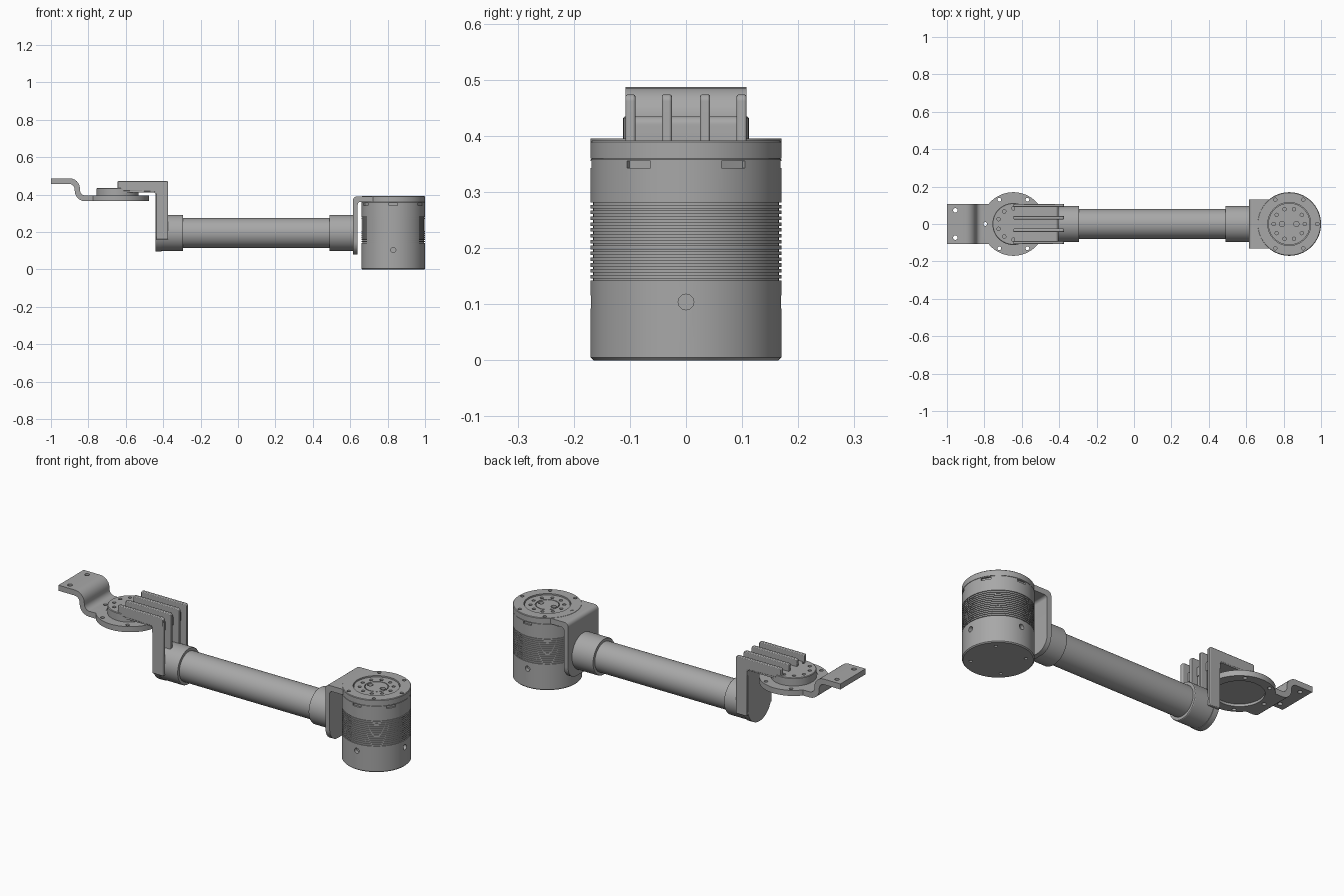
import bpy, bmesh, math
from mathutils import Matrix, Vector

if "Cube" in bpy.data.objects:
    bpy.data.objects.remove(bpy.data.objects["Cube"], do_unlink=True)

grey = bpy.data.materials.new("satin grey metal")
grey.use_nodes = True
colour = (0.39, 0.39, 0.39, 1)
grey.diffuse_color = colour
grey.node_tree.nodes["Principled BSDF"].inputs["Base Color"].default_value = colour

MOTOR_X, HUB_X, TUBE_Z = 0.83, -0.645, 0.195
ALONG_X = Matrix.Rotation(math.pi / 2, 4, 'Y')


def finish(bm, name):
    bmesh.ops.recalc_face_normals(bm, faces=bm.faces)
    mesh = bpy.data.meshes.new(name)
    bm.to_mesh(mesh)
    bm.free()
    mesh.materials.append(grey)
    ob = bpy.data.objects.new(name, mesh)
    bpy.context.collection.objects.link(ob)
    return ob


def smooth(ob):
    bpy.ops.object.select_all(action='DESELECT')
    ob.select_set(True)
    bpy.context.view_layer.objects.active = ob
    bpy.ops.object.shade_smooth_by_angle(angle=math.radians(30))


def lathe(name, profile, matrix, steps=96):
    """Revolve a closed (radius, height) outline around z, then place it."""
    bm = bmesh.new()
    vs = [bm.verts.new((r, 0, z)) for r, z in profile]
    es = [bm.edges.new((vs[i - 1], vs[i])) for i in range(len(vs))
          if profile[i - 1][0] + profile[i][0] > 0]
    bmesh.ops.spin(bm, geom=vs + es, cent=(0, 0, 0), axis=(0, 0, 1),
                   angle=2 * math.pi, steps=steps)
    bmesh.ops.remove_doubles(bm, verts=bm.verts, dist=1e-5)
    bm.transform(matrix)
    return finish(bm, name)


def fillet(points, steps=6):
    """Round the corners of an outline; each point is (a, b, radius)."""
    out = []
    for i, (a, b, r) in enumerate(points):
        p = Vector((a, b))
        if not r:
            out.append(p)
            continue
        start = p + (Vector(points[i - 1][:2]) - p).normalized() * r
        end = p + (Vector(points[(i + 1) % len(points)][:2]) - p).normalized() * r
        centre = start + end - p
        for k in range(steps + 1):
            t = k / steps * math.pi / 2
            out.append(centre + (start - centre) * math.cos(t) + (end - centre) * math.sin(t))
    return out


def extrude(name, points, lo, hi, axis='Y', round_z=None, radius=0.0):
    """Extrude an outline along an axis; optionally round its lowest side corners."""
    bm = bmesh.new()
    place = {'Y': lambda p: (p.x, lo, p.y), 'X': lambda p: (lo, p.x, p.y),
             'Z': lambda p: (p.x, p.y, lo)}[axis]
    face = bm.faces.new([bm.verts.new(place(p)) for p in fillet(points)])
    move = [(hi - lo) * (axis == c) for c in 'XYZ']
    new = bmesh.ops.extrude_face_region(bm, geom=[face])['geom']
    bmesh.ops.translate(bm, vec=move, verts=[v for v in new if isinstance(v, bmesh.types.BMVert)])
    if round_z is not None:
        edges = [e for e in bm.edges if all(abs(v.co.z - round_z) < 1e-4 for v in e.verts)
                 and abs(e.verts[0].co.y - e.verts[1].co.y) < 1e-4]
        bmesh.ops.bevel(bm, geom=edges, offset=radius, segments=8, affect='EDGES', profile=0.5)
    return finish(bm, name)


def drill(ob, cutters):
    """Cut cylinders (centre, radius, depth, rotation) and boxes out of a part."""
    bm = bmesh.new()
    for kind, centre, size, rot in cutters:
        m = Matrix.Translation(centre) @ rot
        if kind == 'hole':
            bmesh.ops.create_cone(bm, cap_ends=True, segments=20, radius1=size[0],
                                  radius2=size[0], depth=size[1], matrix=m)
        else:
            bmesh.ops.create_cube(bm, size=1, matrix=m @ Matrix.Diagonal((*size, 1)))
    tool = finish(bm, "cutter")
    tool.hide_render = True
    mod = ob.modifiers.new("holes", 'BOOLEAN')
    mod.operation, mod.solver, mod.object = 'DIFFERENCE', 'EXACT', tool
    bpy.context.view_layer.objects.active = ob
    bpy.ops.object.modifier_apply(modifier=mod.name)
    bpy.data.objects.remove(tool, do_unlink=True)


def ring_holes(x, z, orbit, count, radius, depth, phase=0.0):
    """Vertical holes evenly spaced on a circle."""
    turns = [2 * math.pi * k / count + phase for k in range(count)]
    return [('hole', (x + orbit * math.cos(t), orbit * math.sin(t), z), (radius, depth), Matrix())
            for t in turns]


def at(x, z=0.0):
    return Matrix.Translation((x, 0, z))


parts = []

# Motor body with cooling grooves, side screw holes and slots under the cap
profile = [(0, 0), (0.165, 0), (0.17, 0.005), (0.17, 0.142)]
pitch = 0.0104
for i in range(14):
    z = 0.142 + i * pitch
    profile += [(0.17, z), (0.1655, z), (0.1655, z + 0.004), (0.17, z + 0.004)]
profile = profile[:3] + profile[4:] + [(0.17, 0.358), (0.168, 0.36), (0, 0.36)]
motor = lathe("motor_body", profile, at(MOTOR_X))
cuts = []
for k in range(4):
    turn = Matrix.Rotation(k * math.pi / 2, 4, 'Z')
    cuts.append(('hole', Vector((MOTOR_X, 0, 0.104)) + turn @ Vector((0.17, 0, 0)),
                 (0.014, 0.04), turn @ ALONG_X))
for k in range(6):
    turn = Matrix.Rotation(math.radians(30 + 60 * k), 4, 'Z')
    cuts.append(('slot', Vector((MOTOR_X, 0, 0.349)) + turn @ Vector((0.17, 0, 0)),
                 (0.02, 0.048, 0.013), turn))
cuts += ring_holes(MOTOR_X, 0, 0.13, 4, 0.008, 0.02, math.pi / 4)
drill(motor, cuts)
parts.append(motor)

# Motor cap: outer ring, output disc and central boss
cap = lathe("motor_cap", [(0.115, 0.36), (0.17, 0.36), (0.17, 0.389), (0.167, 0.392), (0.115, 0.392)],
            at(MOTOR_X))
drill(cap, ring_holes(MOTOR_X, 0.392, 0.15, 6, 0.009, 0.03))
disc = lathe("output_disc", [(0, 0.358), (0.112, 0.358), (0.112, 0.386), (0.06, 0.386),
                             (0.06, 0.380), (0.056, 0.380), (0.056, 0.386), (0, 0.386)], at(MOTOR_X))
drill(disc, ring_holes(MOTOR_X, 0.386, 0.083, 10, 0.009, 0.024)
      + ring_holes(MOTOR_X, 0.386, 0.038, 2, 0.014, 0.03))
parts += [cap, disc]

# Motor bracket: bent plate hanging beside the motor
bracket = extrude("motor_bracket", [(0.615, 0.08, 0), (0.615, 0.391, 0.022), (0.73, 0.391, 0),
                                    (0.73, 0.361, 0), (0.64, 0.361, 0.015), (0.64, 0.08, 0)],
                  -0.13, 0.13, round_z=0.08, radius=0.07)
drill(bracket, [('hole', (MOTOR_X, 0, 0.37), (0.14, 0.2), Matrix())])
parts.append(bracket)

# Tube with a sleeve at each end
parts.append(lathe("arm_tube", [(0, -0.42), (0.08, -0.42), (0.08, 0.6), (0, 0.6)], at(0, TUBE_Z) @ ALONG_X))
for name, lo, hi in (("motor_sleeve", 0.49, 0.62), ("elbow_sleeve", -0.43, -0.295)):
    parts.append(lathe(name, [(0.079, lo), (0.095, lo), (0.097, lo + 0.003), (0.097, hi - 0.003),
                              (0.095, hi), (0.079, hi)], at(0, TUBE_Z) @ ALONG_X))

# Elbow: upright plate with round foot, flat arm and four ribs
foot = [(0.1 * math.cos(t), TUBE_Z + 0.1 * math.sin(t), 0)
        for t in (math.pi + math.pi * k / 24 for k in range(25))]
parts.append(extrude("elbow_plate", foot + [(0.1, 0.43, 0), (-0.1, 0.43, 0)], -0.44, -0.41, 'X'))
parts.append(extrude("elbow_arm", [(-0.64, 0.41, 0), (-0.64, 0.435, 0), (-0.405, 0.435, 0.015),
                                   (-0.405, 0.38, 0), (-0.44, 0.38, 0), (-0.44, 0.412, 0.012)],
                     -0.107, 0.107))
for i, y in enumerate((-0.099, -0.034, 0.034, 0.099)):
    rib = extrude(f"elbow_rib_{i + 1}", [(-0.645, 0.42, 0), (-0.645, 0.474, 0.008), (-0.373, 0.474, 0.012),
                                         (-0.373, 0.16, 0), (-0.439, 0.16, 0), (-0.439, 0.415, 0.012)],
                  y - 0.009, y + 0.009)
    bevel = rib.modifiers.new("soft edges", 'BEVEL')
    bevel.width, bevel.segments = 0.004, 2
    parts.append(rib)

# Joint hub inside the mounting ring
hub = lathe("joint_hub", [(0, 0.378), (0.112, 0.378), (0.112, 0.432), (0.109, 0.435), (0, 0.435)], at(HUB_X))
drill(hub, ring_holes(HUB_X, 0.435, 0.083, 10, 0.009, 0.03, math.pi / 10))
ring = lathe("mount_ring", [(0.12, 0.365), (0.17, 0.365), (0.17, 0.395), (0.12, 0.395)], at(HUB_X))
drill(ring, ring_holes(HUB_X, 0.38, 0.15, 6, 0.01, 0.1))
web = lathe("ring_web", [(0.10, 0.378), (0.13, 0.378), (0.13, 0.392), (0.10, 0.392)], at(HUB_X))
parts += [hub, ring, web]

# Mounting plate with an S bend
plate = extrude("mount_plate", [(-1, 0.457, 0), (-1, 0.487, 0), (-0.845, 0.487, 0.055), (-0.845, 0.395, 0.03),
                                (-0.72, 0.395, 0), (-0.72, 0.365, 0), (-0.873, 0.365, 0.055),
                                (-0.873, 0.457, 0.03)], -0.108, 0.108)
drill(plate, [('hole', (-0.955, y, 0.47), (0.012, 0.1), Matrix()) for y in (-0.073, 0.073)]
      + [('hole', (HUB_X, 0, 0.38), (0.13, 0.2), Matrix())]
      + ring_holes(HUB_X, 0.38, 0.15, 6, 0.01, 0.1))
parts.append(plate)

for part in parts:
    smooth(part)
